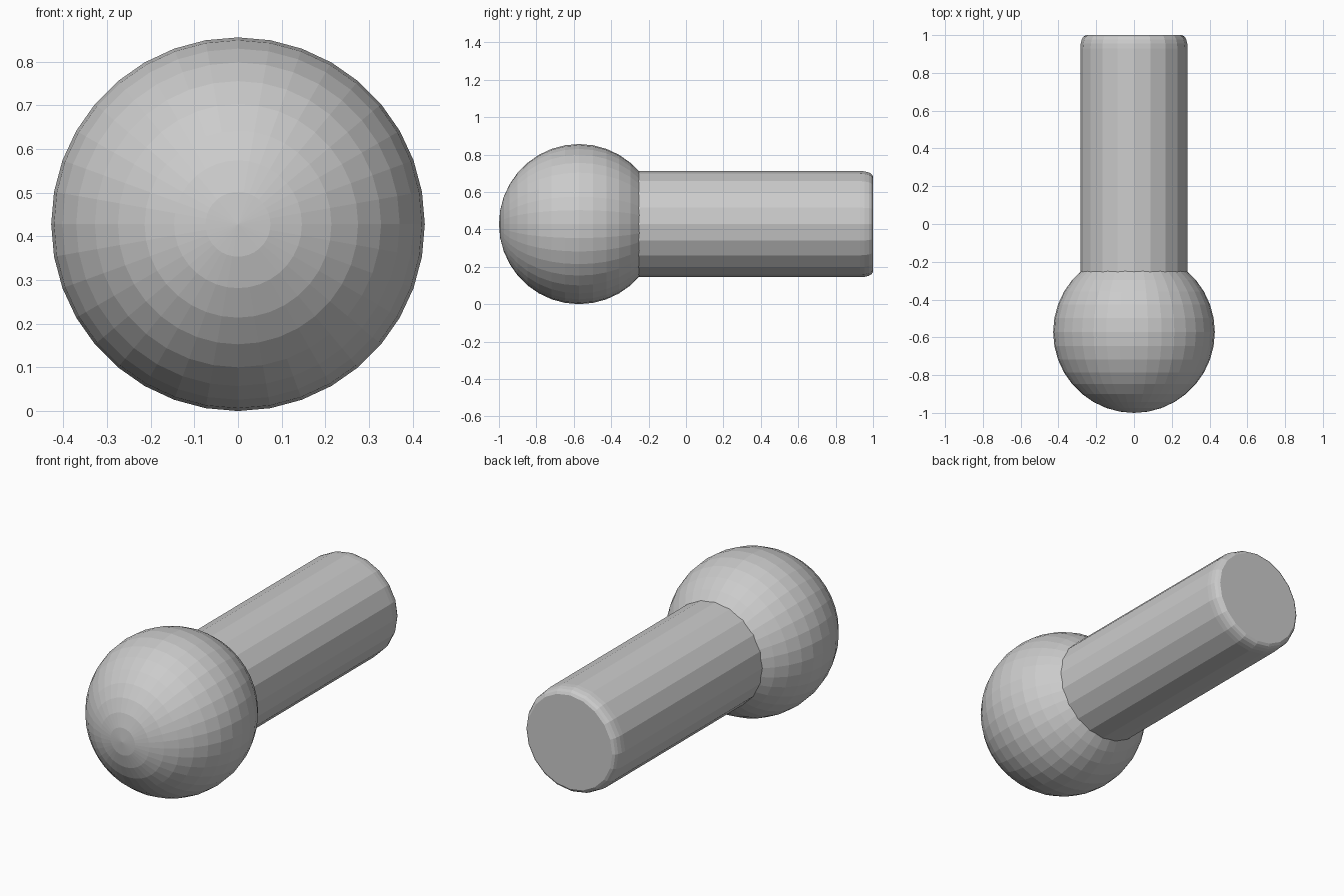
import bpy, bmesh, math
from mathutils import Matrix

if "Cube" in bpy.data.objects:
    bpy.data.objects.remove(bpy.data.objects["Cube"])

R = 0.428          # ball radius, also axis height
AXIS_Z = 0.428


def lathe(name, profile, sides):
    """Revolve (radius, y) points around the y axis; ends are closed."""
    bm = bmesh.new()
    rings = []
    for r, y in profile:
        if r < 1e-6:
            rings.append([bm.verts.new((0, y, AXIS_Z))])
        else:
            rings.append([bm.verts.new((r * math.cos(2 * math.pi * i / sides), y,
                                        AXIS_Z + r * math.sin(2 * math.pi * i / sides)))
                          for i in range(sides)])
    for a, b in zip(rings, rings[1:]):
        for i in range(sides):
            j = (i + 1) % sides
            quad = [a[i % len(a)], a[j % len(a)], b[j % len(b)], b[i % len(b)]]
            bm.faces.new(list(dict.fromkeys(quad)))
    for ring in (rings[0], rings[-1]):
        if len(ring) > 1:
            bm.faces.new(ring)
    bmesh.ops.recalc_face_normals(bm, faces=bm.faces)
    mesh = bpy.data.meshes.new(name)
    bm.to_mesh(mesh)
    bm.free()
    obj = bpy.data.objects.new(name, mesh)
    bpy.context.collection.objects.link(obj)
    return obj


# Faceted ball with its pole facing the front
ball = [(R * math.sin(math.pi * k / 18), -1 + R - R * math.cos(math.pi * k / 18))
        for k in range(19)]
lathe("ball_head", ball, 36)

# Shaft with a softened rear rim, starting inside the ball
shaft = [(0.284, -0.3), (0.284, 0.93), (0.282, 0.955),
         (0.276, 0.978), (0.268, 0.992), (0.255, 1.0)]
lathe("shaft", shaft, 20)
